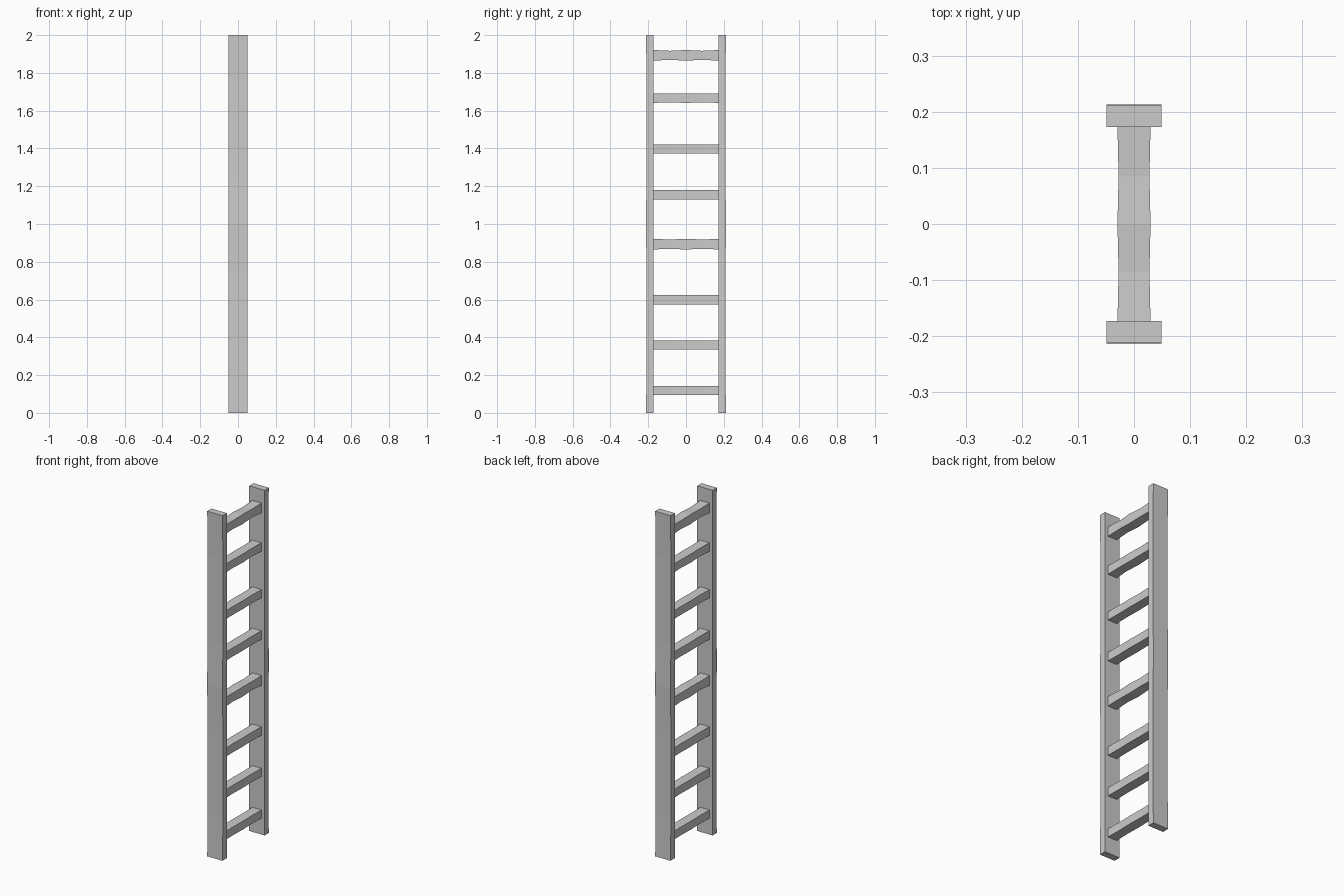
import bpy, bmesh

if "Cube" in bpy.data.objects:
    bpy.data.objects.remove(bpy.data.objects["Cube"])


def loft(name, sections):
    """Skin a closed box-like beam through matching four-point sections."""
    bm = bmesh.new()
    rings = [[bm.verts.new(p) for p in s] for s in sections]
    for a, b in zip(rings, rings[1:]):
        for i in range(4):
            j = (i + 1) % 4
            bm.faces.new((a[i], a[j], b[j], b[i]))
    bm.faces.new(rings[0])
    bm.faces.new(rings[-1])
    bmesh.ops.recalc_face_normals(bm, faces=bm.faces[:])
    mesh = bpy.data.meshes.new(name)
    bm.to_mesh(mesh)
    bm.free()
    obj = bpy.data.objects.new(name, mesh)
    bpy.context.collection.objects.link(obj)
    return obj


# Side rails, slightly worn between the ends and the middle
INNER, HALF_DEPTH = 0.1725, 0.049
rail_profile = [(0, 0.212), (0.25, 0.208), (0.75, 0.208), (1.0, 0.213),
                (1.25, 0.208), (1.75, 0.208), (2.0, 0.212)]
for side, label in ((-1, "left"), (1, "right")):
    loft(f"{label}_rail", [
        [(-HALF_DEPTH, side * INNER, z), (HALF_DEPTH, side * INNER, z),
         (HALF_DEPTH, side * outer, z), (-HALF_DEPTH, side * outer, z)]
        for z, outer in rail_profile])

# Unevenly spaced rungs: centre height, half height, wear on top and bottom
rungs = [(0.118, 0.024, 0, 0), (0.36, 0.024, 0, 0), (0.60, 0.025, 0, 0),
         (0.893, 0.028, 0.003, 0.004), (1.156, 0.025, 0, 0),
         (1.396, 0.024, 0, 0), (1.666, 0.025, 0, 0.003),
         (1.893, 0.028, 0.004, 0.004)]
rung_steps = [(-0.174, 0), (-0.085, 1), (0, 0), (0.085, 1), (0.174, 0)]
for n, (z, h, top_wear, low_wear) in enumerate(rungs, 1):
    sections = []
    for y, wear in rung_steps:
        w = 0.0295 - 0.002 * wear
        hi, lo = z + h - top_wear * wear, z - h + low_wear * wear
        sections.append([(-w, y, lo), (w, y, lo), (w, y, hi), (-w, y, hi)])
    loft(f"rung_{n}", sections)
